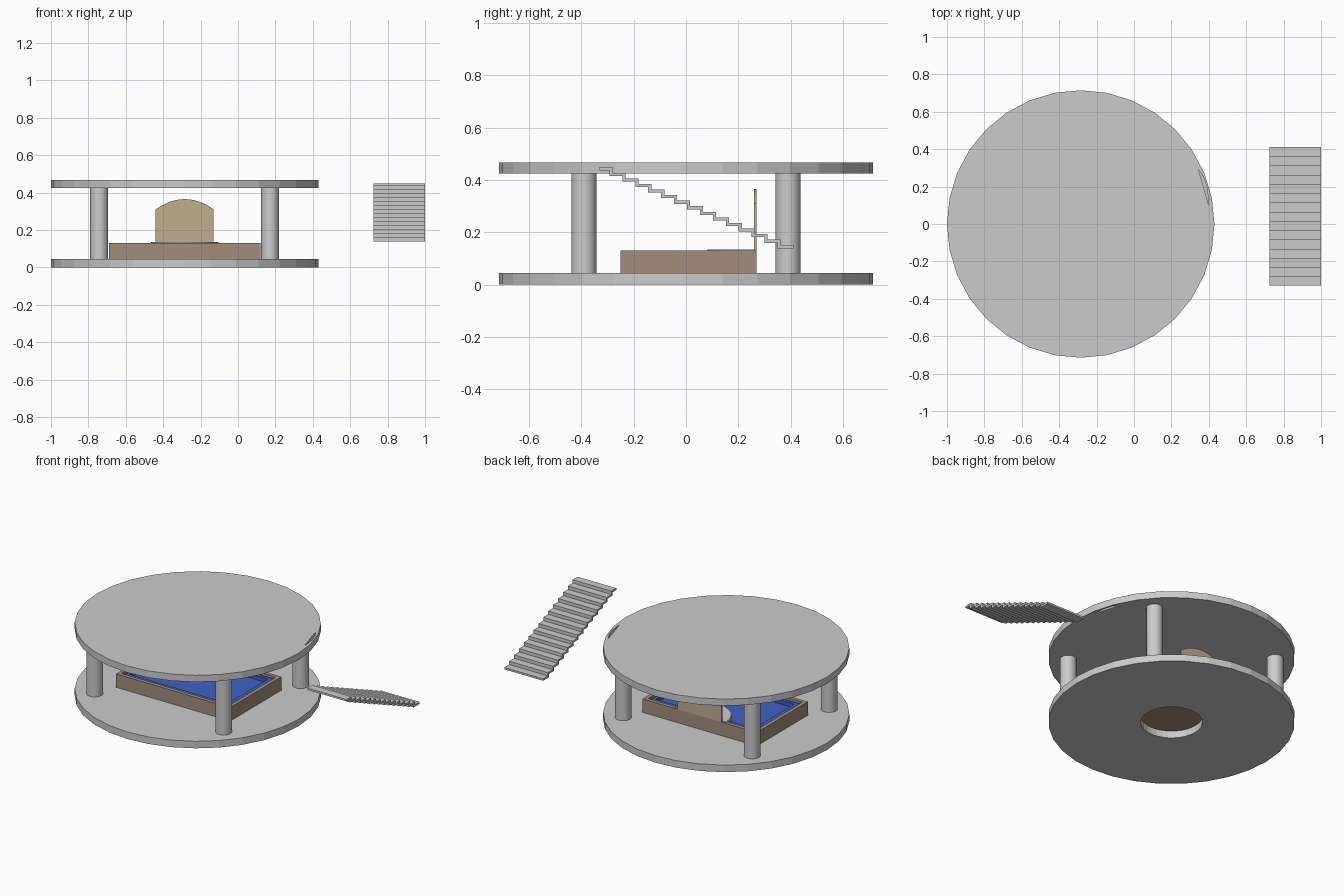
import bpy, bmesh
from math import sin, cos, pi
from mathutils import Vector

if "Cube" in bpy.data.objects:
    bpy.data.objects.remove(bpy.data.objects["Cube"])

CX = -0.285  # centre of the round pavilion


def material(name, rgb):
    m = bpy.data.materials.new(name)
    m.diffuse_color = (*rgb, 1)
    m.use_nodes = True
    m.node_tree.nodes["Principled BSDF"].inputs["Base Color"].default_value = m.diffuse_color
    return m


BROWN = material("brown_wood", (0.36, 0.27, 0.20))
TAN = material("tan_panel", (0.52, 0.43, 0.28))
BLUE = material("blue_liner", (0.05, 0.12, 0.55))


def finish(bm, name, mat=None):
    bmesh.ops.recalc_face_normals(bm, faces=bm.faces[:])
    me = bpy.data.meshes.new(name)
    bm.to_mesh(me)
    bm.free()
    ob = bpy.data.objects.new(name, me)
    bpy.context.collection.objects.link(ob)
    if mat:
        me.materials.append(mat)
    return ob


def prism(name, pts, sweep, mat=None):
    """Extrude a closed outline of 3D points along a vector."""
    bm = bmesh.new()
    face = bm.faces.new([bm.verts.new(p) for p in pts])
    ext = bmesh.ops.extrude_face_region(bm, geom=[face])
    verts = [v for v in ext["geom"] if isinstance(v, bmesh.types.BMVert)]
    bmesh.ops.translate(bm, verts=verts, vec=Vector(sweep))
    return finish(bm, name, mat)


def circle(x, y, z, r, n=32):
    return [(x + r * cos(2 * pi * i / n), y + r * sin(2 * pi * i / n), z) for i in range(n)]


def ring(name, r_out, r_in, z0, z1, n=32):
    """Flat disc with a round hole."""
    bm = bmesh.new()
    loops = [[bm.verts.new(p) for p in circle(CX, 0, z, r, n)]
             for r, z in ((r_out, z0), (r_out, z1), (r_in, z1), (r_in, z0))]
    for k in range(4):
        a, b = loops[k], loops[(k + 1) % 4]
        for i in range(n):
            j = (i + 1) % n
            bm.faces.new((a[i], a[j], b[j], b[i]))
    return finish(bm, name)


def basin(name, x0, x1, y0, y1, z0, z1, rim, depth, mat):
    """Box with its top face sunk inside a rim."""
    bm = bmesh.new()
    bmesh.ops.create_cube(bm, size=1)
    for v in bm.verts:
        v.co = Vector(((x0 + x1) / 2 + v.co.x * (x1 - x0),
                       (y0 + y1) / 2 + v.co.y * (y1 - y0),
                       (z0 + z1) / 2 + v.co.z * (z1 - z0)))
    bm.normal_update()
    top = max(bm.faces, key=lambda f: f.calc_center_median().z)
    bmesh.ops.inset_region(bm, faces=[top], thickness=rim)
    sunk = bmesh.ops.extrude_discrete_faces(bm, faces=[top])["faces"][0]
    bmesh.ops.translate(bm, verts=sunk.verts[:], vec=(0, 0, -depth))
    return finish(bm, name, mat)


# Floor with a central hole, and roof
ring("floor_disc", 0.715, 0.18, 0.0, 0.045)
roof = prism("roof_disc", circle(CX, 0, 0.425, 0.715), (0, 0, 0.043))

# Narrow slit near the edge of the roof
slit = prism("slit_cutter", [(0.345, 0.29, 0.4), (0.40, 0.10, 0.4),
                             (0.391, 0.19, 0.4), (0.372, 0.25, 0.4)], (0, 0, 0.1))
slit.hide_render = True
slit.hide_set(True)
cut = roof.modifiers.new("slit", 'BOOLEAN')
cut.operation = 'DIFFERENCE'
cut.solver = 'EXACT'
cut.object = slit

# Four round pillars
for sx, side in ((-1, "left"), (1, "right")):
    for sy, end in ((-1, "front"), (1, "back")):
        p = prism(f"{end}_{side}_pillar", circle(CX + sx * 0.457, sy * 0.39, 0.045, 0.048),
                  (0, 0, 0.38))
        bpy.context.view_layer.objects.active = p
        bpy.ops.object.select_all(action='DESELECT')
        p.select_set(True)
        bpy.ops.object.shade_smooth_by_angle()

# Wooden tub with blue liner
basin("pool_surround", -0.69, 0.12, -0.25, 0.27, 0.045, 0.131, 0.035, 0.05, BROWN)
basin("pool_liner", -0.654, 0.084, -0.214, 0.234, 0.082, 0.122, 0.03, 0.025, BLUE)

# Half-round step in front of the back panel
step = [(CX + 0.18 * cos(pi + pi * i / 16), 0.262 + 0.18 * sin(pi + pi * i / 16), 0.095)
        for i in range(17)]
prism("half_round_step", step, (0, 0, 0.04))

# Arched back panel
arch = [(CX - 0.155, 0.26, 0.12), (CX + 0.155, 0.26, 0.12)]
for i in range(13):
    t = 1 - i / 6
    arch.append((CX + 0.155 * t, 0.26, 0.365 - 0.055 * t * t))
prism("arched_back_panel", arch, (0, 0.01, 0), TAN)

# Folded staircase
N, RUN, DROP, T = 15, 0.0494, 0.0213, 0.012
upper, lower = [], []
for i in range(N):
    y, z = -0.33 + RUN * i, 0.449 - DROP * i
    upper += [(0.725, y, z), (0.725, y + RUN, z)]
    y_in = y if i == 0 else y - T
    lower += [(0.725, y_in, z - T), (0.725, y + RUN - (T if i < N - 1 else 0), z - T)]
prism("staircase", upper + lower[::-1], (0.275, 0, 0))
